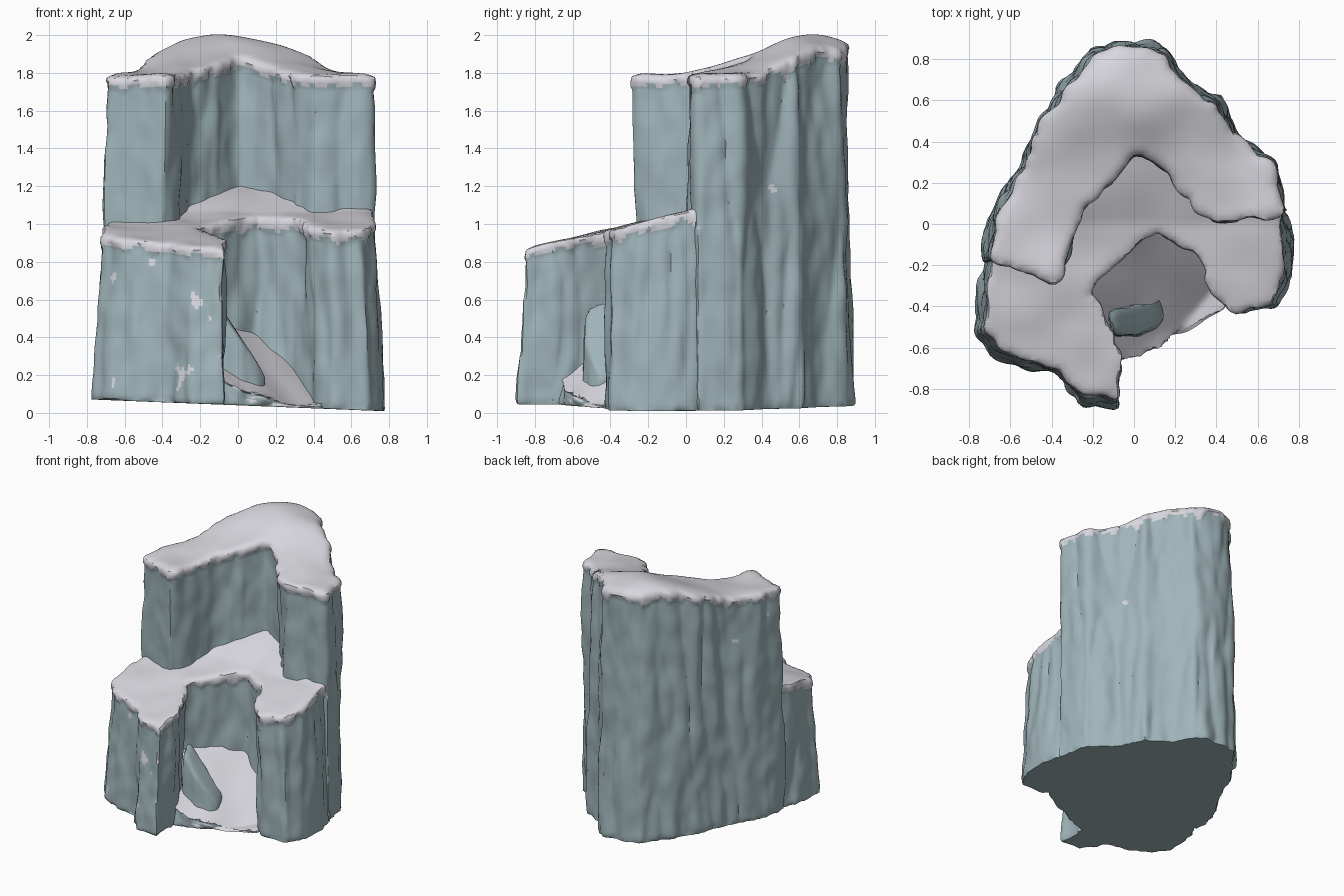
import bpy, bmesh, math
from mathutils import Vector, noise

cube = bpy.data.objects.get("Cube")
if cube:
    bpy.data.objects.remove(cube, do_unlink=True)


def make_material(name, color):
    mat = bpy.data.materials.new(name)
    mat.use_nodes = True
    mat.diffuse_color = color
    mat.node_tree.nodes["Principled BSDF"].inputs["Base Color"].default_value = color
    return mat


rock = make_material("blue grey rock", (.35, .46, .49, 1))
snow = make_material("snow", (.68, .68, .73, 1))


def prism(name, outline, height, flare):
    """Closed prism whose foot is wider than its top."""
    bm = bmesh.new()
    foot = [bm.verts.new((x * flare, y * flare, 0)) for x, y in outline]
    rim = [bm.verts.new((x, y, height)) for x, y in outline]
    bm.faces.new(foot)
    bm.faces.new(rim)
    for i in range(len(foot)):
        j = (i + 1) % len(foot)
        bm.faces.new((foot[i], foot[j], rim[j], rim[i]))
    bmesh.ops.recalc_face_normals(bm, faces=bm.faces)
    mesh = bpy.data.meshes.new(name)
    bm.to_mesh(mesh)
    bm.free()
    obj = bpy.data.objects.new(name, mesh)
    bpy.context.collection.objects.link(obj)
    return obj


def remesh(obj, voxel):
    """Replace the mesh by an even, slightly softened grid of faces."""
    mod = obj.modifiers.new("voxels", 'REMESH')
    mod.mode = 'VOXEL'
    mod.voxel_size = voxel
    mod = obj.modifiers.new("soften", 'SMOOTH')
    mod.factor = .5
    mod.iterations = 2
    deps = bpy.context.evaluated_depsgraph_get()
    mesh = bpy.data.meshes.new_from_object(obj.evaluated_get(deps))
    obj.modifiers.clear()
    obj.data = mesh


def flutes(p):
    """Vertical grooves and fine roughness of the cliff face."""
    broad = noise.noise(Vector((p.x * 5, p.y * 5, p.z * .8)))
    ridge = abs(noise.noise(Vector((p.x * 7 + 5, p.y * 7, p.z * 1.1))))
    fine = noise.noise(Vector((p.x * 13, p.y * 13, p.z * 6)))
    return .025 * broad + .04 * (ridge - .25) + .011 * fine


def cliff(name, outline, height, top, flare=1.06, voxel=.022, lip=.06, snowy=True):
    """Carve a prism into rock, raise it to top(x, y) and lay snow on it."""
    obj = prism(name, outline, height, flare)
    remesh(obj, voxel)
    obj.data.materials.clear()
    obj.data.materials.append(rock)
    obj.data.materials.append(snow)
    bm = bmesh.new()
    bm.from_mesh(obj.data)
    bm.normal_update()
    old = {v: v.co.copy() for v in bm.verts}
    normals = {v: v.normal.copy() for v in bm.verts}

    def in_lip(p):
        drip = noise.noise(Vector((p.x * 16, p.y * 16, 3)))
        return snowy and p.z > height - lip * (1 + .8 * drip)

    for v in bm.verts:
        p, n = old[v], normals[v]
        t = min(max(p.z / height, 0), 1)
        push = flutes(p) + (.012 if in_lip(p) else 0)
        q = p + Vector((n.x, n.y, 0)) * push
        swell = .02 * noise.noise(Vector((p.x * 4, p.y * 4, 7)))
        lift = (1 - t) * (.04 - .04 * p.x)
        q.z = max(0, t * (top(p.x, p.y) + swell) + lift)
        v.co = q
    bm.normal_update()

    # snow on top faces, the dripping rim and a few small ledges
    for f in bm.faces:
        c = sum((old[v] for v in f.verts), Vector()) / len(f.verts)
        ledge = f.normal.z > .15 and noise.noise(c * 5) > .25
        f.material_index = int(snowy and (f.normal.z > .5 or in_lip(c) or ledge))
    bm.to_mesh(obj.data)
    bm.free()
    bpy.ops.object.select_all(action='DESELECT')
    obj.select_set(True)
    bpy.context.view_layer.objects.active = obj
    bpy.ops.object.shade_smooth_by_angle(angle=math.radians(40))


# tall crescent at the back, peaking towards the rear
upper_outline = [
    (-.7, -.17), (-.67, .02), (-.54, .25), (-.43, .5), (-.3, .67), (-.2, .82),
    (0, .85), (.14, .82), (.23, .68), (.4, .58), (.48, .42), (.66, .28),
    (.71, .05), (.6, .04), (.4, 0), (.3, .08), (.22, .2), (.1, .31), (0, .35),
    (-.1, .2), (-.25, .06), (-.32, -.16), (-.39, -.27), (-.55, -.21)]
cliff("upper_cliff", upper_outline, 1.8, lambda x, y: 1.79 + .21 * math.exp(
    -((x + .08) / .5) ** 2 - ((y - .65) / .4) ** 2))

# lower ledge with two front arms, tucked into the tall cliff
lower_outline = [
    (-.72, -.5), (-.72, -.32), (-.68, -.17), (-.55, 0), (-.35, .25), (0, .55),
    (.4, .3), (.7, .05), (.73, -.1), (.72, -.25), (.66, -.39), (.48, -.41),
    (.38, -.35), (.32, -.18), (.22, -.1), (.1, -.03), (0, -.12), (-.15, -.22),
    (-.24, -.34), (-.12, -.5), (-.06, -.65), (-.08, -.84), (-.25, -.82),
    (-.35, -.69), (-.52, -.66), (-.64, -.58)]
cliff("lower_ledge", lower_outline, 1,
      lambda x, y: 1.06 + (.22 if y < 0 else .45) * y, 1.07)

# snow bank falling from the left of the front hollow to the right
bank_outline = [
    (-.3, -.34), (-.05, 0), (.1, .1), (.34, -.02), (.48, -.25), (.44, -.4),
    (.2, -.52), (0, -.64), (-.16, -.68)]
cliff("snow_bank", bank_outline, .3,
      lambda x, y: max(.05, .51 + .6 * y - .7 * x), 1.03, .018, .02)

# bare boulder leaning against the left arm inside the hollow
boulder_outline = [(-.1, -.52), (.05, -.52), (.15, -.45), (.14, -.35),
                   (.03, -.38), (-.12, -.42)]
cliff("boulder", boulder_outline, .3,
      lambda x, y: .42 - 1.6 * x, 1.06, .018, snowy=False)
